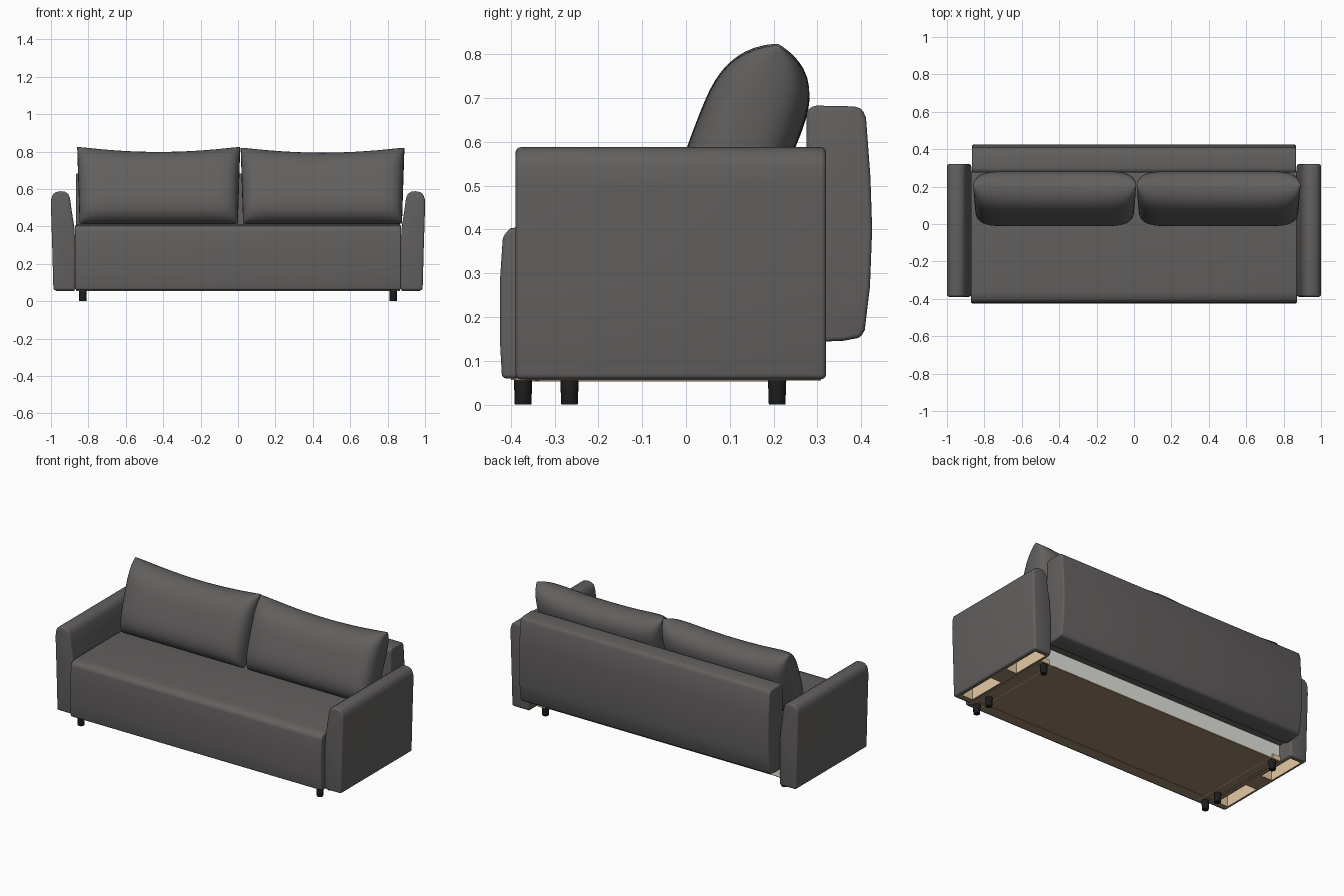
import bpy, bmesh, math
from mathutils import Matrix, Vector

if "Cube" in bpy.data.objects:
    bpy.data.objects.remove(bpy.data.objects["Cube"])


def material(name, rgb):
    m = bpy.data.materials.new(name)
    m.use_nodes = True
    m.diffuse_color = (*rgb, 1)
    m.node_tree.nodes["Principled BSDF"].inputs["Base Color"].default_value = (*rgb, 1)
    return m


fabric = material("charcoal fabric", (0.122, 0.117, 0.114))
black = material("black plastic", (0.012, 0.012, 0.012))
board = material("brown board", (0.34, 0.25, 0.155))
pine = material("pale pine", (0.85, 0.63, 0.40))
lining = material("white lining", (0.76, 0.77, 0.72))


def smooth(ob, angle):
    bpy.ops.object.select_all(action='DESELECT')
    ob.select_set(True)
    bpy.context.view_layer.objects.active = ob
    bpy.ops.object.shade_smooth_by_angle(angle=math.radians(angle))


def finish(name, bm, mat, bevel=0, angle=50):
    bmesh.ops.recalc_face_normals(bm, faces=bm.faces)
    mesh = bpy.data.meshes.new(name)
    bm.to_mesh(mesh)
    bm.free()
    mesh.materials.append(mat)
    ob = bpy.data.objects.new(name, mesh)
    bpy.context.collection.objects.link(ob)
    bpy.context.view_layer.objects.active = ob
    if bevel:
        mod = ob.modifiers.new("soft edges", 'BEVEL')
        mod.width, mod.segments = bevel, 4
        mod.limit_method, mod.angle_limit = 'ANGLE', math.radians(40)
        bpy.ops.object.modifier_apply(modifier=mod.name)
    smooth(ob, angle)
    return ob


def extrude(name, profile, axis, start, end, mat, bevel):
    """Extrude a closed profile along x (points are y, z) or y (points are x, z)."""
    bm = bmesh.new()
    place = (lambda a, b: (start, a, b)) if axis == 'x' else (lambda a, b: (a, start, b))
    face = bm.faces.new([bm.verts.new(place(a, b)) for a, b in profile])
    out = bmesh.ops.extrude_face_region(bm, geom=[face])
    step = Vector((end - start, 0, 0) if axis == 'x' else (0, end - start, 0))
    bmesh.ops.translate(bm, vec=step, verts=[v for v in out["geom"] if isinstance(v, bmesh.types.BMVert)])
    return finish(name, bm, mat, bevel)


def box(name, low, high, mat):
    bm = bmesh.new()
    low, high = Vector(low), Vector(high)
    size = Matrix.Diagonal((*(high - low), 1))
    bmesh.ops.create_cube(bm, size=1, matrix=Matrix.Translation((low + high) / 2) @ size)
    return finish(name, bm, mat)


def hollow(ob, cutter):
    """Cut a cavity whose walls keep the cutter's colour."""
    mod = ob.modifiers.new("hollow", 'BOOLEAN')
    mod.operation, mod.solver, mod.object = 'DIFFERENCE', 'EXACT', cutter
    mod.material_mode = 'TRANSFER'
    bpy.context.view_layer.objects.active = ob
    bpy.ops.object.modifier_apply(modifier=mod.name)
    bpy.data.objects.remove(cutter)
    smooth(ob, 50)


def cushion(name, left, right, top):
    """Plump pillow with a seam all round, leaning back on the seat."""
    bm = bmesh.new()
    nu, nv = 36, 24
    foot, length = 0.415, top - 0.415
    for side in (-1, 1):
        rows = []
        for j in range(nv + 1):
            v = math.sin((j / nv - 0.5) * math.pi)
            row = []
            for i in range(nu + 1):
                u = math.sin((i / nu - 0.5) * math.pi)
                puff = max(0, 1 - abs(u) ** 10) ** 0.4 * max(0, 1 - abs(v) ** 3.4) ** 0.5
                h = (v + 1) / 2
                x = (left + right) / 2 + u * (right - left) / 2 * (0.985 + 0.015 * v)
                # the top edge sags between its corners
                z = foot + length * h - 0.03 * h * h * (1 - u * u)
                y = 0.06 + 0.15 * h + side * 0.112 * puff
                row.append(bm.verts.new((x, y, z - side * 0.03 * puff)))
            rows.append(row)
        for j in range(nv):
            for i in range(nu):
                bm.faces.new((rows[j][i], rows[j][i + 1], rows[j + 1][i + 1], rows[j + 1][i]))
    bmesh.ops.remove_doubles(bm, verts=bm.verts, dist=0.00005)
    return finish(name, bm, fabric, angle=70)


# Seat and back
seat = [(-0.42, 0.06), (-0.425, 0.15), (-0.425, 0.28), (-0.418, 0.385), (-0.40, 0.403),
        (-0.36, 0.408), (0.0, 0.41), (0.285, 0.405), (0.285, 0.16), (0.22, 0.16), (0.22, 0.06)]
extrude("seat", seat, 'x', -0.872, 0.872, fabric, 0.01)
back = [(0.275, 0.16), (0.275, 0.67), (0.29, 0.683), (0.385, 0.681), (0.402, 0.675), (0.411, 0.655),
        (0.421, 0.52), (0.425, 0.40), (0.42, 0.27), (0.408, 0.17), (0.398, 0.153), (0.36, 0.146), (0.29, 0.143)]
extrude("backrest", back, 'x', -0.867, 0.867, fabric, 0.015)
box("rear_lining", (-0.862, 0.221, 0.061), (0.862, 0.23, 0.159), lining)

# Loose cushions
cushion("right_cushion", -0.86, 0.012, 0.824)
cushion("left_cushion", 0.014, 0.89, 0.82)

# Arms, with the hollow timber frame and feet beneath them
arm = [(0.87, 0.058), (0.87, 0.32), (0.876, 0.40), (0.89, 0.49), (0.898, 0.55), (0.908, 0.573),
       (0.925, 0.585), (0.95, 0.588), (0.975, 0.583), (0.99, 0.57), (0.999, 0.545), (1.0, 0.50),
       (0.993, 0.28), (0.987, 0.058)]
for side, s in (("right", -1), ("left", 1)):
    body = extrude(side + "_arm", [(s * x, z) for x, z in arm], 'y', -0.389, 0.32, fabric, 0.012)

    def block(name, x0, x1, y0, y1, z0, z1, mat):
        xs = sorted((s * x0, s * x1))
        return box(side + name, (xs[0], y0, z0), (xs[1], y1, z1), mat)

    for y0, y1 in ((-0.34, -0.09), (0.04, 0.295)):
        hollow(body, block("_arm_cavity", 0.888, 0.965, y0, y1, 0.03, 0.40, pine))
    for part, y0, y1 in (("front", -0.365, -0.34), ("middle", -0.09, 0.04), ("rear", 0.295, 0.308)):
        block("_arm_%s_crosspiece" % part, 0.874, 0.972, y0, y1, 0.0555, 0.062, board)
    for part, x0, x1 in (("inner", 0.874, 0.888), ("outer", 0.965, 0.972)):
        block("_arm_%s_rail" % part, x0, x1, -0.34, 0.295, 0.0555, 0.062, board)

    # Base side rail and its exposed rear end
    block("_base_rail", 0.845, 0.866, -0.39, 0.23, 0.0555, 0.062, board)
    block("_base_rail_edge", 0.79, 0.795, -0.39, 0.23, 0.0535, 0.062, pine)
    block("_base_rail_end", 0.81, 0.866, 0.23, 0.236, 0.0555, 0.085, pine)

    for part, y in (("front", -0.372), ("middle", -0.266), ("rear", 0.208)):
        bm = bmesh.new()
        bmesh.ops.create_cone(bm, cap_ends=True, segments=20, radius1=0.019, radius2=0.021,
                              depth=0.06, matrix=Matrix.Translation((s * 0.83, y, 0.03)))
        finish("%s_%s_leg" % (side, part), bm, black, 0.002)

# Underside of the seat
box("base_panel", (-0.845, -0.40, 0.0565), (0.845, 0.23, 0.064), board)
box("front_base_rail", (-0.845, -0.345, 0.0545), (0.845, -0.335, 0.062), board)
